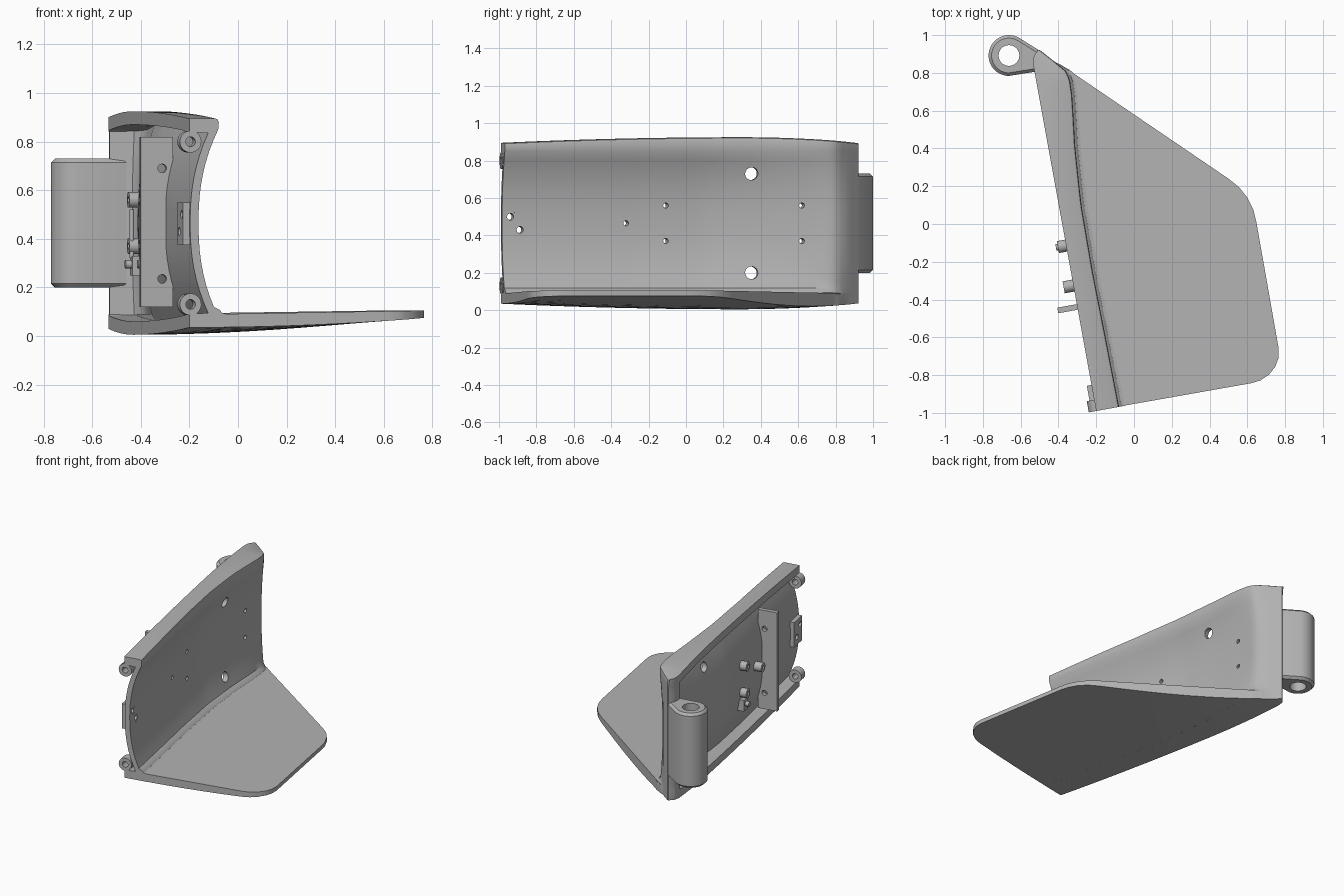
import bpy, bmesh, math
from mathutils import Matrix, Vector

cube = bpy.data.objects.get("Cube")
if cube:
    bpy.data.objects.remove(cube, do_unlink=True)

grey = bpy.data.materials.new("plain grey")
grey.use_nodes = True
grey.diffuse_color = (0.45, 0.45, 0.45, 1)
grey.node_tree.nodes["Principled BSDF"].inputs["Base Color"].default_value = (0.45, 0.45, 0.45, 1)

# Local frame of the slanted wall: x = across (v), y = along (u), z = up
FRAME = Matrix.Translation((-0.2, -0.99, 0)) @ Matrix.Rotation(math.atan2(0.179, 0.984), 4, 'Z')
MID = 0.465


def finish(name, bm, frame=FRAME):
    bmesh.ops.recalc_face_normals(bm, faces=bm.faces)
    mesh = bpy.data.meshes.new(name)
    bm.to_mesh(mesh)
    bm.free()
    mesh.transform(frame)
    mesh.materials.append(grey)
    obj = bpy.data.objects.new(name, mesh)
    bpy.context.collection.objects.link(obj)
    return obj


def select(obj):
    bpy.ops.object.select_all(action='DESELECT')
    obj.select_set(True)
    bpy.context.view_layer.objects.active = obj


def smooth(obj, angle=30):
    select(obj)
    bpy.ops.object.shade_smooth_by_angle(angle=math.radians(angle))


def cut(obj, cutter):
    cutter.hide_render = True
    mod = obj.modifiers.new("cut", 'BOOLEAN')
    mod.operation, mod.solver, mod.object = 'DIFFERENCE', 'EXACT', cutter
    select(obj)
    bpy.ops.object.modifier_apply(modifier=mod.name)
    bpy.data.objects.remove(cutter, do_unlink=True)


def rod(name, centre, radius, length, axis, radius2=None, frame=FRAME):
    bm = bmesh.new()
    rot = Vector((0, 0, 1)).rotation_difference(Vector(axis)).to_matrix().to_4x4()
    bmesh.ops.create_cone(bm, cap_ends=True, segments=28, radius1=radius,
                          radius2=radius if radius2 is None else radius2, depth=length,
                          matrix=Matrix.Translation(centre) @ rot)
    return finish(name, bm, frame)


def box(name, low, high):
    bm = bmesh.new()
    size = [b - a for a, b in zip(low, high)]
    centre = [(a + b) / 2 for a, b in zip(low, high)]
    bmesh.ops.create_cube(bm, size=1, matrix=Matrix.Translation(centre) @ Matrix.Diagonal((*size, 1)))
    return finish(name, bm)


def tube(name, centre, radius, bore, length, axis):
    obj = rod(name, centre, radius, length, axis)
    cut(obj, rod("bore_cutter", centre, bore, length + 0.02, axis))
    smooth(obj)


def interp(keys, u):
    for (a, p), (b, q) in zip(keys, keys[1:]):
        if u <= b:
            return p + (q - p) * (u - a) / (b - a)
    return keys[-1][1]


RIM = [(0, .123), (.375, .119), (.73, .114), (1.09, .118), (1.39, .14), (1.6, .166),
       (1.7, .177), (1.76, .176), (1.8, .163), (1.86, .113), (1.935, .047)]
DEPTH = [(0, .085), (1.1, .085), (1.7, .05), (1.86, 0), (2, 0)]
BACK = [(0, 0), (1.87, 0), (1.91, .012), (1.935, .04)]


def base(u):
    return 0.005 + 0.03 * ((u - 1.3) / (1.3 if u < 1.3 else 0.62)) ** 2


def underside(u, v):
    return base(u) + (0.075 - base(u)) * max(v, 0) ** 2


def section(u):
    rim, depth, back = interp(RIM, u), interp(DEPTH, u), interp(BACK, u)
    low, high = base(u), 2 * MID - base(u)
    fillet = 0.04 * min(1, max(0, (1.86 - u) / 0.1))

    def face(z):
        return rim - depth * (1 - min(1, abs(z - MID) / 0.39) ** 2.3)

    def inner(z):
        return max(back + 0.001, face(z) - 0.035) if u < 1.835 else back + 0.001

    n = 16
    pts = [(back, high), (rim - 0.014, high), (rim - 0.004, high - 0.005), (rim, high - 0.017)]
    pts += [(face(z), z) for z in (MID + 0.385 - 0.73 * i / n for i in range(n + 1))]
    pts += [(rim + fillet * a, z) for a, z in ((0.08, .108), (0.35, .095), (1, .088))]
    pts += [(rim + fillet, underside(u, rim + fillet)), (back, low), (back, low + 0.055)]
    a, b = low + 0.06, high - 0.06
    pts += [(inner(z), z) for z in (a + (b - a) * i / n for i in range(n + 1))]
    pts.append((back, high - 0.055))
    return [(v, u, z) for v, z in pts]


# Curved wall with top and bottom lips and a closed far end
stations = [1.74 * i / 26 for i in range(27)] + [1.77, 1.8, 1.83, 1.84, 1.86, 1.89, 1.91, 1.935]
bm = bmesh.new()
rings = [[bm.verts.new(p) for p in section(u)] for u in stations]
for r, s in zip(rings, rings[1:]):
    for i in range(len(r)):
        j = (i + 1) % len(r)
        bm.faces.new((r[i], r[j], s[j], s[i]))
bm.faces.new(rings[0])
bm.faces.new(rings[-1])
wall = finish("curved_wall", bm)

# Screw holes through the wall: along, height, radius
for u, z, r in ((1.345, .73, .034), (1.345, .2, .034), (.89, .56, .014), (.89, .37, .014),
                (.675, .465, .014), (1.615, .56, .014), (1.615, .37, .014),
                (.045, .5, .018), (.097, .43, .018)):
    cut(wall, rod("hole_cutter", (0.05, u, z), r, 0.4, (1, 0, 0)))
for u, z in ((.045, .5), (.097, .43)):
    cut(wall, rod("countersink_cutter", (0.077, u, z), 0.03, 0.08, (1, 0, 0)))
smooth(wall, 35)

# Side plate: rounded outline, underside rising toward the outer edge
inverse = FRAME.inverted()
outline = [(-.11, -.972), (.62, -.843), (.67, -.828), (.715, -.797), (.748, -.755), (.765, -.71),
           (.766, -.66), (.648, .01), (.632, .075), (.6, .14), (.556, .195), (.5, .24),
           (-.39, .845), (-.415, .8)]
bm = bmesh.new()
ground = [bm.verts.new(inverse @ Vector((x, y, 0))) for x, y in outline]
face = bm.faces.new(ground)
up = bmesh.ops.extrude_face_region(bm, geom=[face])["geom"]
for v in up:
    if isinstance(v, bmesh.types.BMVert):
        v.co.z = 1
for axis, steps in (((0, 1, 0), 14), ((1, 0, 0), 10)):
    for i in range(1, steps):
        spot = Vector(axis) * i * (1.9 if axis[1] else 1.0) / steps
        bmesh.ops.bisect_plane(bm, geom=bm.verts[:] + bm.edges[:] + bm.faces[:],
                               plane_co=spot, plane_no=axis)
for v in bm.verts:
    top = v.co.z > 0.5
    v.co.z = 0.088 + 0.017 * v.co.x if top else underside(v.co.y, v.co.x)
plate = finish("side_plate", bm)
smooth(plate, 35)

# Hinge barrel with its arm, drilled from end to end
cx, cy, rad = -0.662, 0.892, 0.108
arc = [math.radians(58 + 212 * i / 28) for i in range(29)]
shape = [(cx + rad * math.cos(a), cy + rad * math.sin(a)) for a in arc]
shape += [(-.53, .805), (-.46, .82), (-.46, .885), (-.5, .918)]
bm = bmesh.new()
face = bm.faces.new([bm.verts.new((x, y, 0.2)) for x, y in shape])
for v in bmesh.ops.extrude_face_region(bm, geom=[face])["geom"]:
    if isinstance(v, bmesh.types.BMVert):
        v.co.z = 0.73
rims = [e for e in bm.edges if abs(e.verts[0].co.z - e.verts[1].co.z) < 0.01]
bmesh.ops.bevel(bm, geom=rims, offset=0.016, segments=1, affect='EDGES')
barrel = finish("hinge_barrel", bm, Matrix())
cut(barrel, rod("bore_cutter", (cx, cy, MID), 0.055, 1, (0, 0, 1), frame=Matrix()))
smooth(barrel)

# Eyelets at the near end
for name, z in (("upper_eyelet", 0.8), ("lower_eyelet", 0.13)):
    tube(name, (0.005, 0.03, z), 0.045, 0.02, 0.06, (0, 1, 0))

# Small screw plate behind the near end
pad = box("screw_plate", (-0.025, 0.015, 0.375), (0.015, 0.14, 0.55))
for u, z in ((.045, .5), (.097, .43)):
    cut(pad, rod("hole_cutter", (0, u, z), 0.018, 0.2, (1, 0, 0)))

# Upright rib with two holes
rib = box("upright_rib", (-0.105, 0.545, 0.12), (0.03, 0.575, 0.82))
for z in (0.235, 0.69):
    cut(rib, rod("hole_cutter", (-0.015, 0.56, z), 0.018, 0.2, (0, 1, 0)))

# Screw bosses on the back of the wall
for name, u, z, v in (("middle_upper_boss", .89, .56, -.012), ("middle_lower_boss", .89, .37, -.012),
                      ("near_boss", .675, .465, -.02), ("far_upper_boss", 1.615, .56, .07),
                      ("far_lower_boss", 1.615, .37, .07)):
    tube(name, (v, u, z), 0.032, 0.014, 0.065, (1, 0, 0))

# Small clips under the lower bosses
for name, u, v in (("middle", .89, -.01), ("far", 1.615, .07)):
    box(name + "_clip", (v - 0.02, u - 0.03, 0.25), (v + 0.03, u + 0.03, 0.33))
    smooth(rod(name + "_pin", (v - 0.02, u, 0.295), 0.017, 0.05, (1, 0, 0)))
smooth(rod("far_link", (0.05, 1.6, 0.42), 0.009, 0.2, (0, 0, 1)))
